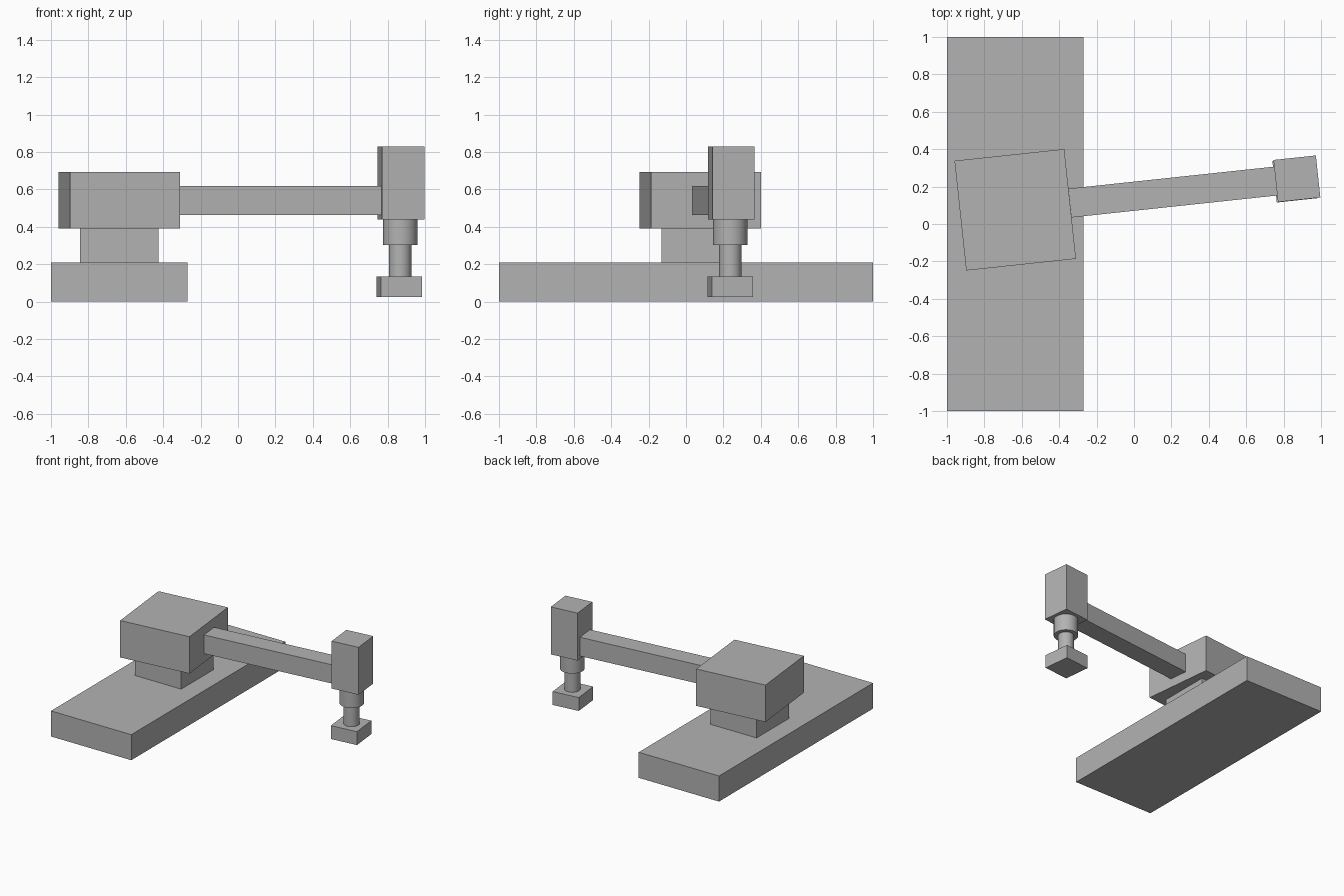
import bpy, math

if "Cube" in bpy.data.objects:
    bpy.data.objects.remove(bpy.data.objects["Cube"])

grey = bpy.data.materials.new("machine_grey")
grey.diffuse_color = (0.45, 0.45, 0.45, 1)
grey.use_nodes = True
grey.node_tree.nodes["Principled BSDF"].inputs["Base Color"].default_value = grey.diffuse_color
SWING = math.radians(6.1)  # arm swing about the pedestal


def finish(name):
    ob = bpy.context.object
    ob.name = name
    ob.data.materials.append(grey)
    return ob


def box(name, x, y, z0, z1, sx, sy, turn=0.0):
    bpy.ops.mesh.primitive_cube_add(size=1, location=(x, y, (z0 + z1) / 2), rotation=(0, 0, turn))
    bpy.context.object.scale = (sx, sy, z1 - z0)
    return finish(name)


def cylinder(name, x, y, z0, z1, r):
    bpy.ops.mesh.primitive_cylinder_add(vertices=32, radius=r, depth=z1 - z0,
                                        location=(x, y, (z0 + z1) / 2), rotation=(0, 0, SWING))
    bpy.ops.object.shade_smooth_by_angle(angle=math.radians(30))
    return finish(name)


# Fixed base and pedestal
box("base_slab", -0.635, 0, 0, 0.21, 0.73, 2.0)
box("pedestal", -0.635, 0.08, 0.21, 0.39, 0.42, 0.42)

# Swinging housing, arm and head
box("housing", -0.635, 0.076, 0.39, 0.693, 0.59, 0.59, SWING)
box("arm", 0.21, 0.171, 0.463, 0.617, 1.11, 0.155, SWING)
box("head", 0.871, 0.242, 0.44, 0.83, 0.228, 0.226, SWING)

# Plunger with gripper block
cylinder("collar", 0.868, 0.237, 0.303, 0.44, 0.092)
cylinder("rod", 0.867, 0.237, 0.135, 0.303, 0.06)
box("gripper_block", 0.862, 0.237, 0.025, 0.135, 0.222, 0.222, SWING)
